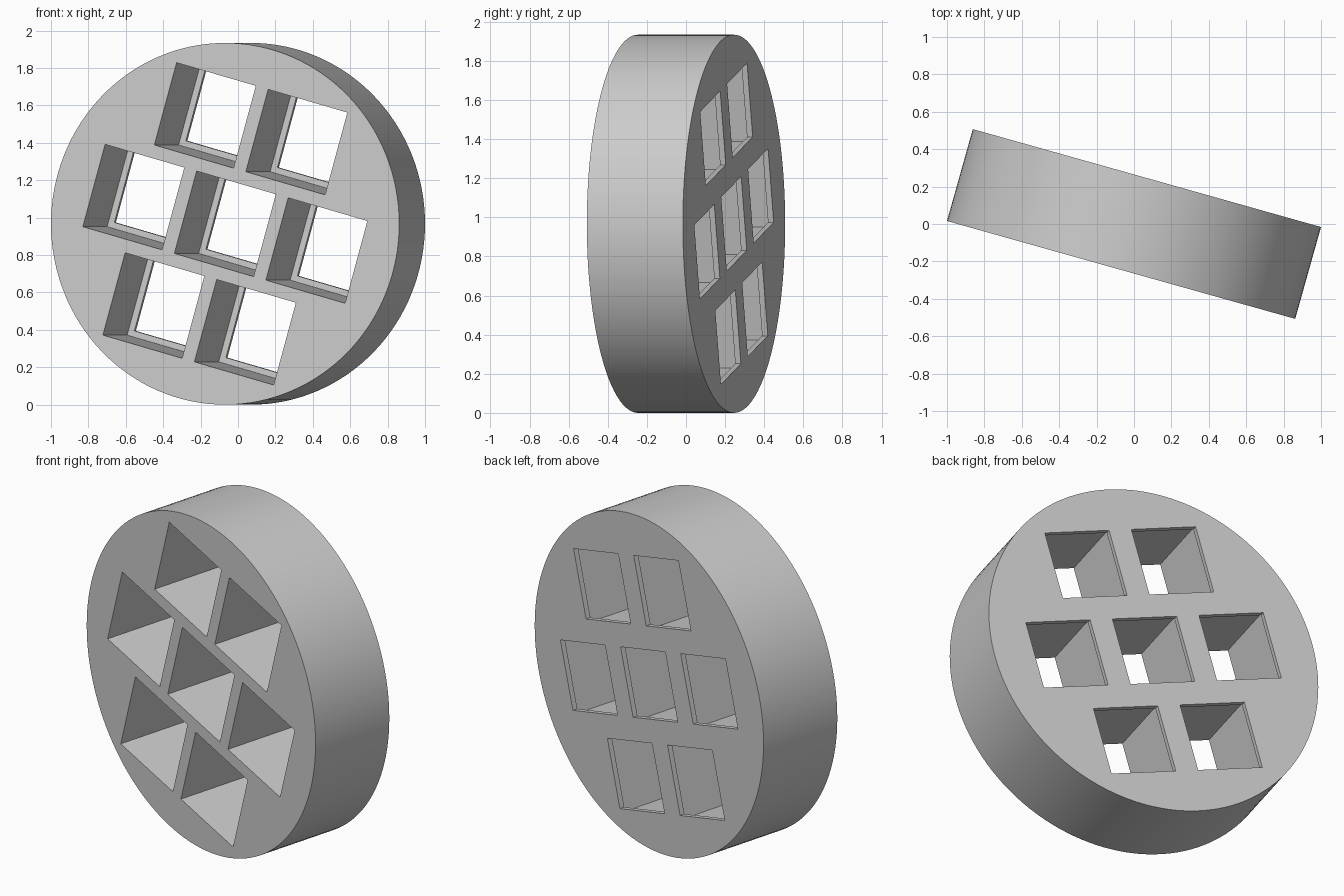
import bpy, bmesh, math
from mathutils import Matrix, Vector

cube = bpy.data.objects.get("Cube")
if cube:
    bpy.data.objects.remove(cube, do_unlink=True)

RADIUS, DEPTH = 0.967, 0.51
PITCH, POCKET, OPENING, LIP = 0.528, 0.457, 0.392, 0.03
TILT = math.radians(15.7)

grey = bpy.data.materials.new("light_grey")
grey.use_nodes = True
colour = (0.6, 0.6, 0.6, 1)
grey.diffuse_color = colour
grey.node_tree.nodes["Principled BSDF"].inputs["Base Color"].default_value = colour


def make_object(name, bm):
    mesh = bpy.data.meshes.new(name)
    bm.to_mesh(mesh)
    bm.free()
    mesh.materials.append(grey)
    obj = bpy.data.objects.new(name, mesh)
    bpy.context.collection.objects.link(obj)
    return obj


# Hexagonally staggered cells: rows of two, three and two
cells = [(col * PITCH, row * PITCH)
         for row, cols in ((1, (-0.5, 0.5)), (0, (-1, 0, 1)), (-1, (-0.5, 0.5)))
         for col in cols]


def cell_cutter(name, side, y_front, y_back):
    """One square prism per cell, turned in the plane of the disc."""
    bm = bmesh.new()
    turn = Matrix.Rotation(TILT, 4, 'Y')
    for x, z in cells:
        place = Matrix.Translation(Vector((x, (y_front + y_back) / 2, z)))
        size = Matrix.Diagonal((side, y_back - y_front, side, 1))
        bmesh.ops.create_cube(bm, size=1, matrix=turn @ place @ size)
    cutter = make_object(name, bm)
    cutter.hide_render = True
    return cutter


# Disc body, axis along y
bm = bmesh.new()
bmesh.ops.create_cone(bm, cap_ends=True, segments=128, radius1=RADIUS,
                      radius2=RADIUS, depth=DEPTH,
                      matrix=Matrix.Rotation(math.pi / 2, 4, 'X'))
disc = make_object("holder_disc", bm)

# Deep pockets from the front, smaller openings through the thin back lip
half = DEPTH / 2
cutters = [cell_cutter("pocket_cutter", POCKET, -half - 0.1, half - LIP),
           cell_cutter("opening_cutter", OPENING, -half - 0.2, half + 0.1)]
bpy.ops.object.select_all(action='DESELECT')
disc.select_set(True)
bpy.context.view_layer.objects.active = disc
for cutter in cutters:
    mod = disc.modifiers.new(cutter.name, 'BOOLEAN')
    mod.operation = 'DIFFERENCE'
    mod.solver = 'EXACT'
    mod.object = cutter
    bpy.ops.object.modifier_apply(modifier=mod.name)
    bpy.data.objects.remove(cutter, do_unlink=True)

# Smooth rim, crisp edges; stand the disc on the floor, turned to one side
bpy.ops.object.shade_smooth_by_angle(angle=math.radians(30))
disc.rotation_euler = (0, 0, -TILT)
disc.location = (0, 0, RADIUS)
